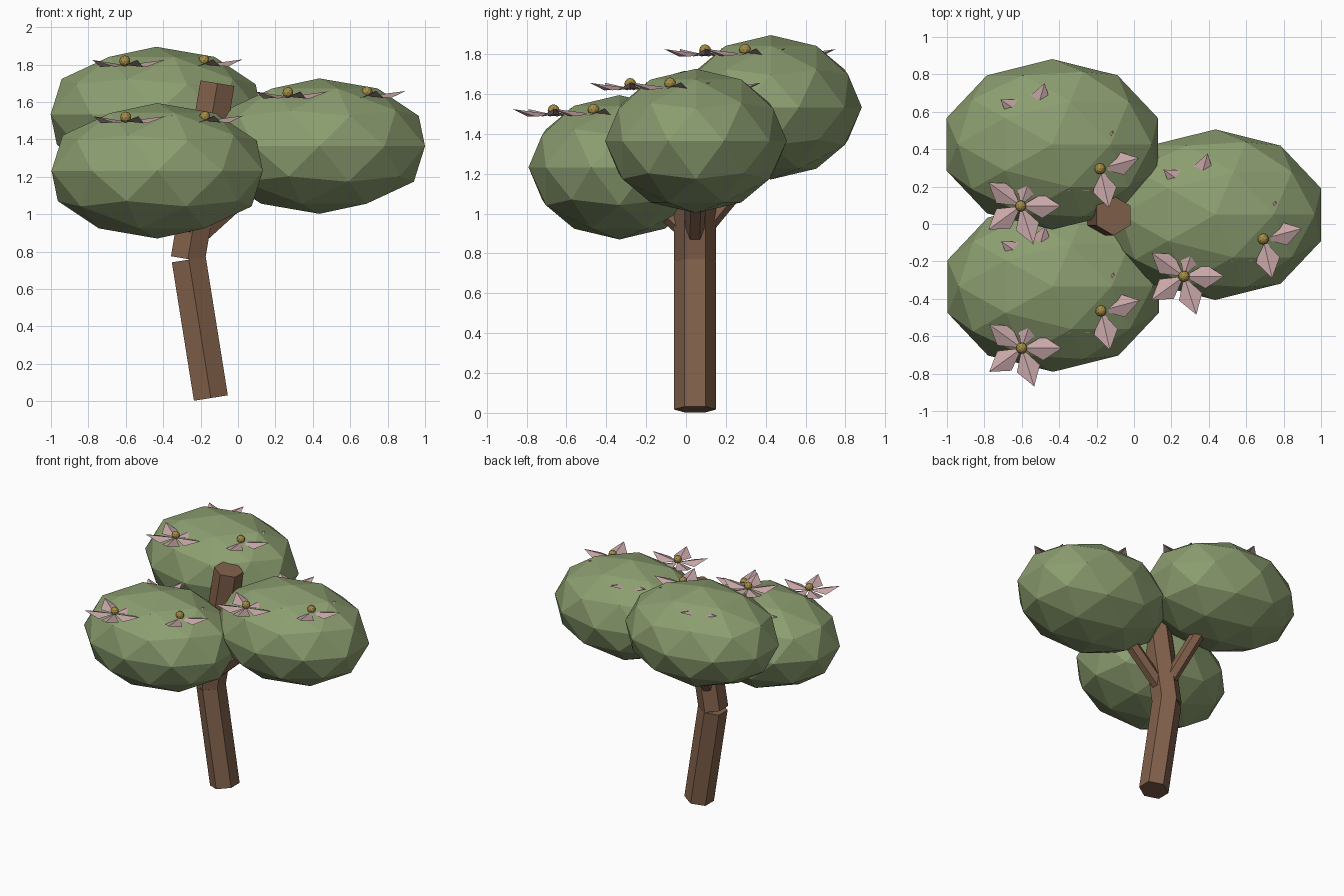
import bpy, bmesh, math
from mathutils import Vector, Matrix

if "Cube" in bpy.data.objects:
    bpy.data.objects.remove(bpy.data.objects["Cube"])


def material(name, rgb):
    m = bpy.data.materials.new(name)
    m.diffuse_color = (*rgb, 1)
    m.use_nodes = True
    m.node_tree.nodes["Principled BSDF"].inputs["Base Color"].default_value = m.diffuse_color
    return m


BARK = material("bark_brown", (0.22, 0.118, 0.07))
LEAF = material("leaf_green", (0.26, 0.34, 0.16))
PETAL = material("petal_pink", (0.58, 0.385, 0.39))
POLLEN = material("pollen_yellow", (0.38, 0.27, 0.06))


def finish(name, bm, mat):
    mesh = bpy.data.meshes.new(name)
    bm.to_mesh(mesh)
    bm.free()
    mesh.materials.append(mat)
    ob = bpy.data.objects.new(name, mesh)
    bpy.context.collection.objects.link(ob)
    return ob


def hex_beam(name, start, end, radius):
    """Six-sided beam between two points, with a corner towards y."""
    start, end = Vector(start), Vector(end)
    rot = Vector((0, 0, 1)).rotation_difference(end - start).to_matrix()
    bm = bmesh.new()
    rings = []
    for centre in (start, end):
        ring = []
        for k in range(6):
            a = math.radians(30 + 60 * k)
            ring.append(bm.verts.new(centre + rot @ Vector((math.cos(a), math.sin(a), 0)) * radius))
        rings.append(ring)
    low, high = rings
    bm.faces.new(low[::-1])
    bm.faces.new(high)
    for k in range(6):
        n = (k + 1) % 6
        bm.faces.new((low[k], low[n], high[n], high[k]))
    finish(name, bm, BARK)


def ico(name, centre, scale, subdivisions, mat):
    bm = bmesh.new()
    bmesh.ops.create_icosphere(bm, subdivisions=subdivisions, radius=1)
    bm.transform(Matrix.Translation(centre) @ Matrix.Diagonal((*scale, 1)))
    finish(name, bm, mat)


def flower(name, centre, angles):
    """Cupped star of ridged petals around a small round middle."""
    bm = bmesh.new()
    for angle in angles:
        m = Matrix.Translation(centre) @ Matrix.Rotation(math.radians(angle), 4, 'Z')
        base, left, right, ridge, tip = [
            bm.verts.new(m @ Vector(p)) for p in
            ((0, 0, 0), (0.115, 0.065, -0.01), (0.115, -0.065, -0.01),
             (0.11, 0, 0.014), (0.215, 0, 0.028))]
        for f in ((base, ridge, left), (ridge, tip, left),
                  (base, right, ridge), (right, tip, ridge)):
            bm.faces.new(f)
    finish(name + "_petals", bm, PETAL)
    ico(name + "_middle", centre + Vector((0, 0, 0.022)), (0.03, 0.03, 0.03), 2, POLLEN)


# Bent trunk in two lengths
hex_beam("lower_trunk", (-0.145, 0.045, 0.017), (-0.263, 0.045, 0.757), 0.106)
hex_beam("upper_trunk", (-0.268, 0.045, 0.76), (-0.11, 0.045, 1.70), 0.106)

# Branches reaching into each crown
hex_beam("right_branch", (-0.22, 0.045, 0.87), (0.2, 0.05, 1.25), 0.05)
hex_beam("back_branch", (-0.24, 0.045, 0.88), (-0.32, 0.36, 1.26), 0.05)
hex_beam("front_branch", (-0.24, 0.045, 0.88), (-0.32, -0.22, 1.12), 0.05)

# Leaf crowns, each with the same three flowers, one nearly buried
FLOWERS = [
    ((-0.168, -0.33, 0.264), (0, 72, 144, 216, 288)),
    ((0.255, -0.13, 0.267), (15, 71, 142, 214, 283)),
    ((-0.1, 0.12, 0.264), (2, 74, 146, 218, 290)),
]
CROWNS = {
    "back": (-0.437, 0.426, 1.533),
    "right": (0.435, 0.05, 1.364),
    "front": (-0.432, -0.334, 1.232),
}
for side, centre in CROWNS.items():
    centre = Vector(centre)
    ico(side + "_crown", centre, (0.594, 0.456, 0.362), 2, LEAF)
    for i, (offset, angles) in enumerate(FLOWERS, 1):
        flower(f"{side}_flower_{i}", centre + Vector(offset), angles)
